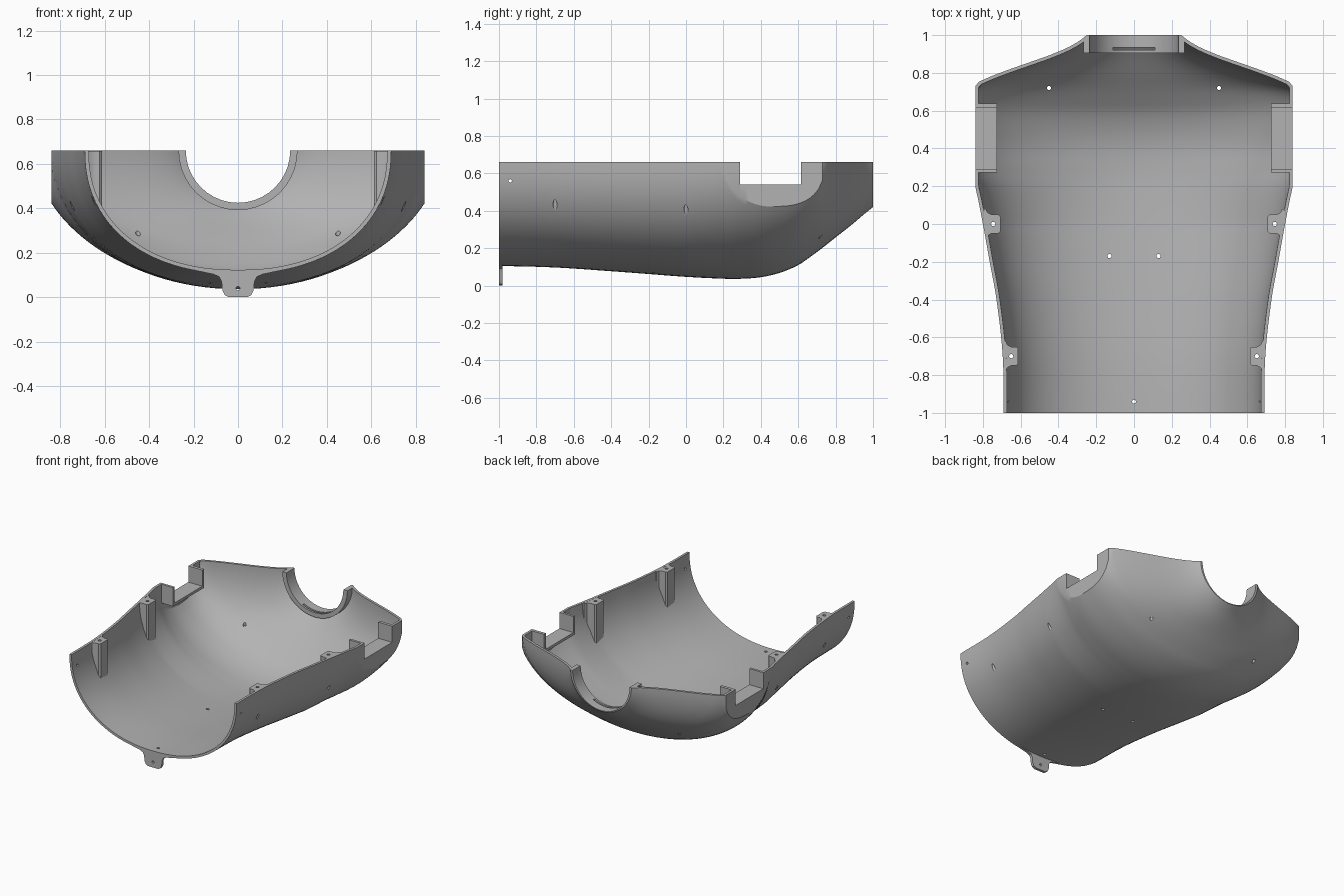
import bpy, bmesh, math
from mathutils import Matrix, Vector

if "Cube" in bpy.data.objects:
    bpy.data.objects.remove(bpy.data.objects["Cube"], do_unlink=True)

RIM, SIDE, WALL = 0.66, 0.84, 0.018

grey = bpy.data.materials.new("plain_grey")
grey.use_nodes = True
grey.diffuse_color = (0.45, 0.45, 0.45, 1)
grey.node_tree.nodes["Principled BSDF"].inputs["Base Color"].default_value = (0.45, 0.45, 0.45, 1)


def add_object(name, bm):
    mesh = bpy.data.meshes.new(name)
    bm.to_mesh(mesh)
    bm.free()
    mesh.materials.append(grey)
    obj = bpy.data.objects.new(name, mesh)
    bpy.context.collection.objects.link(obj)
    return obj


def activate(obj):
    bpy.ops.object.select_all(action='DESELECT')
    obj.select_set(True)
    bpy.context.view_layer.objects.active = obj


def boolean(obj, cutter, operation='DIFFERENCE', keep=False):
    activate(obj)
    mod = obj.modifiers.new("cut", 'BOOLEAN')
    mod.object, mod.operation, mod.solver = cutter, operation, 'EXACT'
    bpy.ops.object.modifier_apply(modifier=mod.name)
    if not keep:
        bpy.data.objects.remove(cutter, do_unlink=True)


def box(name, low, high):
    bm = bmesh.new()
    low, high = Vector(low), Vector(high)
    bmesh.ops.create_cube(bm, size=1, matrix=Matrix.Translation((low + high) / 2)
                          @ Matrix.Diagonal((high - low).to_4d()))
    return add_object(name, bm)


def cylinder(name, centre, radius, depth, axis='Z', sides=16):
    turn = {'X': Matrix.Rotation(math.pi / 2, 4, 'Y'),
            'Y': Matrix.Rotation(math.pi / 2, 4, 'X'), 'Z': Matrix.Identity(4)}[axis]
    bm = bmesh.new()
    bmesh.ops.create_cone(bm, cap_ends=True, segments=sides, radius1=radius, radius2=radius,
                          depth=depth, matrix=Matrix.Translation(centre) @ turn)
    return add_object(name, bm)


def prism(name, points, offset):
    bm = bmesh.new()
    face = bm.faces.new([bm.verts.new(p) for p in points])
    new = bmesh.ops.extrude_face_region(bm, geom=[face])["geom"]
    bmesh.ops.translate(bm, vec=offset, verts=[v for v in new if isinstance(v, bmesh.types.BMVert)])
    bmesh.ops.recalc_face_normals(bm, faces=bm.faces)
    return add_object(name, bm)


# Body stations: y, half width at the rim, lowest z
STATIONS = [(-1.06, .69, .103), (-1, .69, .105), (-.7, .695, .097), (-.4, .728, .077),
            (-.2, .764, .062), (0, .80, .047), (.2, .842, .037), (.3, .882, .037),
            (.4, .907, .045), (.5, .916, .068), (.6, .918, .11), (.68, .90, .165),
            (.74, .845, .21), (.8, .71, .258), (.85, .57, .297), (.9, .43, .337),
            (.95, .32, .38), (1, .25, .42), (1.04, .21, .455)]


def station(y):
    k = max(i for i in range(len(STATIONS) - 1) if STATIONS[i][0] <= y)
    p, q = STATIONS[k], STATIONS[k + 1]
    before, after = STATIONS[max(k - 1, 0)], STATIONS[min(k + 2, len(STATIONS) - 1)]
    span = q[0] - p[0]
    t = (y - p[0]) / span
    result = []
    for c in (1, 2):
        m0 = (q[c] - before[c]) / (q[0] - before[0]) * span
        m1 = (after[c] - p[c]) / (after[0] - p[0]) * span
        d = q[c] - p[c]
        result.append(p[c] + t * (m0 + t * (3 * d - 2 * m0 - m1 + t * (m0 + m1 - 2 * d))))
    return result


def section(y, half=24):
    # Rounded section with the sides trimmed flat at the arm openings
    a, low = station(y)
    n = 2.2 - 0.2 * min(max(y / 0.3, 0), 1)
    end = math.asin((SIDE / a) ** (n / 2)) if a > SIDE else math.pi / 2
    pts = []
    for j in range(-half, half + 1):
        t = end * j / half
        x = a * abs(math.sin(t)) ** (2 / n)
        z = RIM - (RIM - low) * max(math.cos(t), 0) ** (2 / n)
        pts.append((math.copysign(x, j), y, z))
    edge = min(a, SIDE)
    return [(-edge, y, RIM + .04)] + pts + [(edge, y, RIM + .04)]


def loft(name, closed):
    bm = bmesh.new()
    rows = [[bm.verts.new(p) for p in section(-1.04 + 2.07 * i / 90)] for i in range(91)]
    for r, s in zip(rows, rows[1:]):
        for j in range(len(r) - 1):
            bm.faces.new((r[j], s[j], s[j + 1], r[j + 1]))
    if closed:
        bm.faces.new(rows[0])
        bm.faces.new(rows[-1][::-1])
        bm.faces.new([r[0] for r in rows] + [r[-1] for r in reversed(rows)])
        bmesh.ops.recalc_face_normals(bm, faces=bm.faces)
    return add_object(name, bm)


# Thin curved shell, trimmed flat at the rim and both ends
shell = loft("torso_shell", False)
activate(shell)
solid = shell.modifiers.new("wall", 'SOLIDIFY')
solid.thickness, solid.offset, solid.use_even_offset = WALL, -1, True
bpy.ops.object.modifier_apply(modifier=solid.name)
boolean(shell, box("trim", (-1, -1, -.1), (1, 1, RIM)), 'INTERSECT')
boolean(shell, cylinder("neck_bore", (0, 1, RIM), .235, .3, 'Y', 40))

envelope = loft("envelope", True)
envelope.hide_render = True
parts = [shell]

# Neck collar with a slot
collar = cylinder("neck_collar", (0, .9525, RIM), .268, .095, 'Y', 40)
boolean(collar, cylinder("bore", (0, .95, RIM), .235, .3, 'Y', 40))
boolean(collar, box("upper", (-1, .5, RIM), (1, 1.5, 1.5)))
boolean(collar, box("slot", (-.11, .92, .3), (.11, .935, .5)))
boolean(collar, envelope, 'INTERSECT', keep=True)
parts.append(collar)

for side, word in ((1, "left"), (-1, "right")):
    # Arm notch and its U-shaped bracket
    def notch(name, x0, x1, y0, y1, z0, z1):
        xs = sorted((side * x0, side * x1))
        return box(name, (xs[0], y0, z0), (xs[1], y1, z1))
    boolean(shell, notch("opening", .7, 1, .29, .615, .54, 1))
    bracket = notch(word + "_arm_bracket", .725, .8395, .272, .638, .52, RIM)
    boolean(bracket, notch("gap", .6, 1, .29, .615, .54, 1))
    boolean(bracket, envelope, 'INTERSECT', keep=True)
    parts.append(bracket)

    # Screw posts flared where they meet the wall, drilled from above
    for label, y, inner, outer, hole in (("rear", 0, .708, .80, .745), ("front", -.7, .613, .695, .65)):
        half = [(inner, .04), (inner + .01, .05), (outer - .045, .05),
                (outer - .025, .06), (outer - .016, .08), (outer + .05, .08)]
        outline = half + [(x, -w) for x, w in reversed(half)]
        post = prism(f"{word}_{label}_post", [(side * x, y + w, .2) for x, w in outline],
                     (0, 0, RIM - .201))
        boolean(post, envelope, 'INTERSECT', keep=True)
        for target in (post, shell):
            boolean(target, cylinder("screw", (side * hole, y, .5), .011, .7))
        parts.append(post)

    # Small holes in the floor and the shoulders
    for x, y in ((.13, -.17), (.45, .72)):
        boolean(shell, cylinder("pin", (side * x, y, .2), .011, .6))
    boolean(shell, cylinder("side_pin", (side * .68, -.94, .56), .009, .2, 'X'))

boolean(shell, cylinder("floor_pin", (0, -.94, .1), .01, .2))
bpy.data.objects.remove(envelope, do_unlink=True)

# Hanging tab at the lower end
half = [(.2, .122), (.11, .103), (.085, .092), (.074, .07), (.07, .03), (.06, .01), (.042, 0)]
outline = half + [(-x, z) for x, z in reversed(half)]
tab = prism("lower_tab", [(x, -1, z) for x, z in outline], (0, .02, 0))
boolean(tab, cylinder("tab_hole", (0, -1, .04), .009, .2, 'Y'))
parts.append(tab)

for part in parts:
    activate(part)
    bpy.ops.object.shade_smooth_by_angle(angle=math.radians(30))
